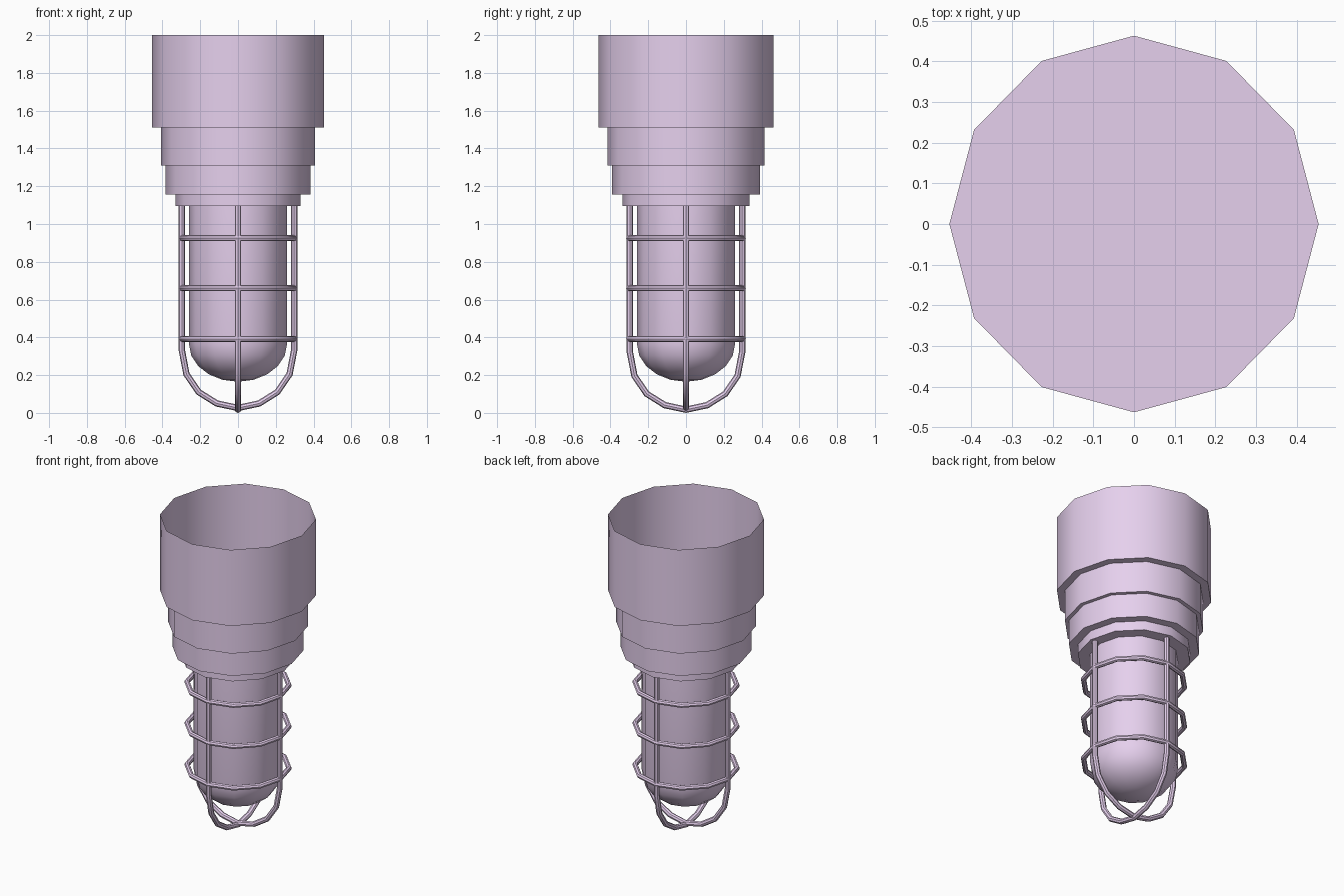
import bpy, bmesh, math

if "Cube" in bpy.data.objects:
    bpy.data.objects.remove(bpy.data.objects["Cube"])

SIDES = 12
mat = bpy.data.materials.new("pale_lilac")
mat.diffuse_color = (0.79, 0.63, 0.85, 1)
mat.use_nodes = True
mat.node_tree.nodes["Principled BSDF"].inputs["Base Color"].default_value = mat.diffuse_color


def finish(ob):
    bpy.ops.object.select_all(action='DESELECT')
    ob.select_set(True)
    bpy.context.view_layer.objects.active = ob
    if ob.type == 'CURVE':
        bpy.ops.object.convert(target='MESH')
        ob = bpy.context.object
    ob.data.materials.clear()
    ob.data.materials.append(mat)
    bpy.ops.object.shade_smooth_by_angle(angle=math.radians(40))


def lathe(name, profile, y_scale=1.0):
    """Revolve (radius, z) points round the z axis, first vertex on +x."""
    bm = bmesh.new()
    vs = [bm.verts.new((r, 0, z)) for r, z in profile]
    es = [bm.edges.new(p) for p in zip(vs, vs[1:])]
    bmesh.ops.spin(bm, geom=vs + es, cent=(0, 0, 0), axis=(0, 0, 1),
                   angle=math.tau, steps=SIDES)
    bmesh.ops.remove_doubles(bm, verts=bm.verts, dist=1e-4)
    bmesh.ops.scale(bm, vec=(1, y_scale, 1), verts=bm.verts)
    bmesh.ops.recalc_face_normals(bm, faces=bm.faces)
    me = bpy.data.meshes.new(name)
    bm.to_mesh(me)
    bm.free()
    ob = bpy.data.objects.new(name, me)
    bpy.context.collection.objects.link(ob)
    finish(ob)


def tube(name, points, radius, closed=False):
    cu = bpy.data.curves.new(name, 'CURVE')
    cu.dimensions = '3D'
    cu.bevel_depth = radius
    cu.bevel_resolution = 2
    sp = cu.splines.new('POLY')
    sp.points.add(len(points) - 1)
    for p, co in zip(sp.points, points):
        p.co = (*co, 1)
    sp.use_cyclic_u = closed
    ob = bpy.data.objects.new(name, cu)
    bpy.context.collection.objects.link(ob)
    finish(ob)


# Stepped housing: open cups, each with a floor
tiers = [("housing_top", 0.454, 2.0, 1.51), ("housing_upper_step", 0.407, 1.51, 1.31),
         ("housing_lower_step", 0.383, 1.31, 1.155), ("housing_collar", 0.33, 1.155, 1.095)]
for name, r, top, bottom in tiers:
    lathe(name, [(r, top), (r, bottom), (0, bottom)], 1.02)

# Glass lens with domed end
dome = [(0.26 * math.cos(a), 0.365 - 0.2 * math.sin(a))
        for a in (math.pi / 2 * i / 5 for i in range(5))]
lathe("lens", [(0.26, 1.095)] + dome + [(0, 0.165)])

# Two crossing U-shaped guard bars
half = [(0.297, 1.097), (0.297, 0.33), (0.273, 0.205), (0.208, 0.11), (0.112, 0.05)]
path = [(-u, z) for u, z in half] + [(0, 0.026)] + half[::-1]
tube("guard_bar_side_to_side", [(u, 0, z) for u, z in path], 0.017)
tube("guard_bar_front_to_back", [(0, u, z - 0.009 if z < 1 else z) for u, z in path], 0.017)

# Guard rings
for i, z in enumerate((0.925, 0.66, 0.392)):
    ring = [(0.298 * math.cos(math.tau * k / SIDES), 0.301 * math.sin(math.tau * k / SIDES), z)
            for k in range(SIDES)]
    tube(f"guard_ring_{i + 1}", ring, 0.016, closed=True)
